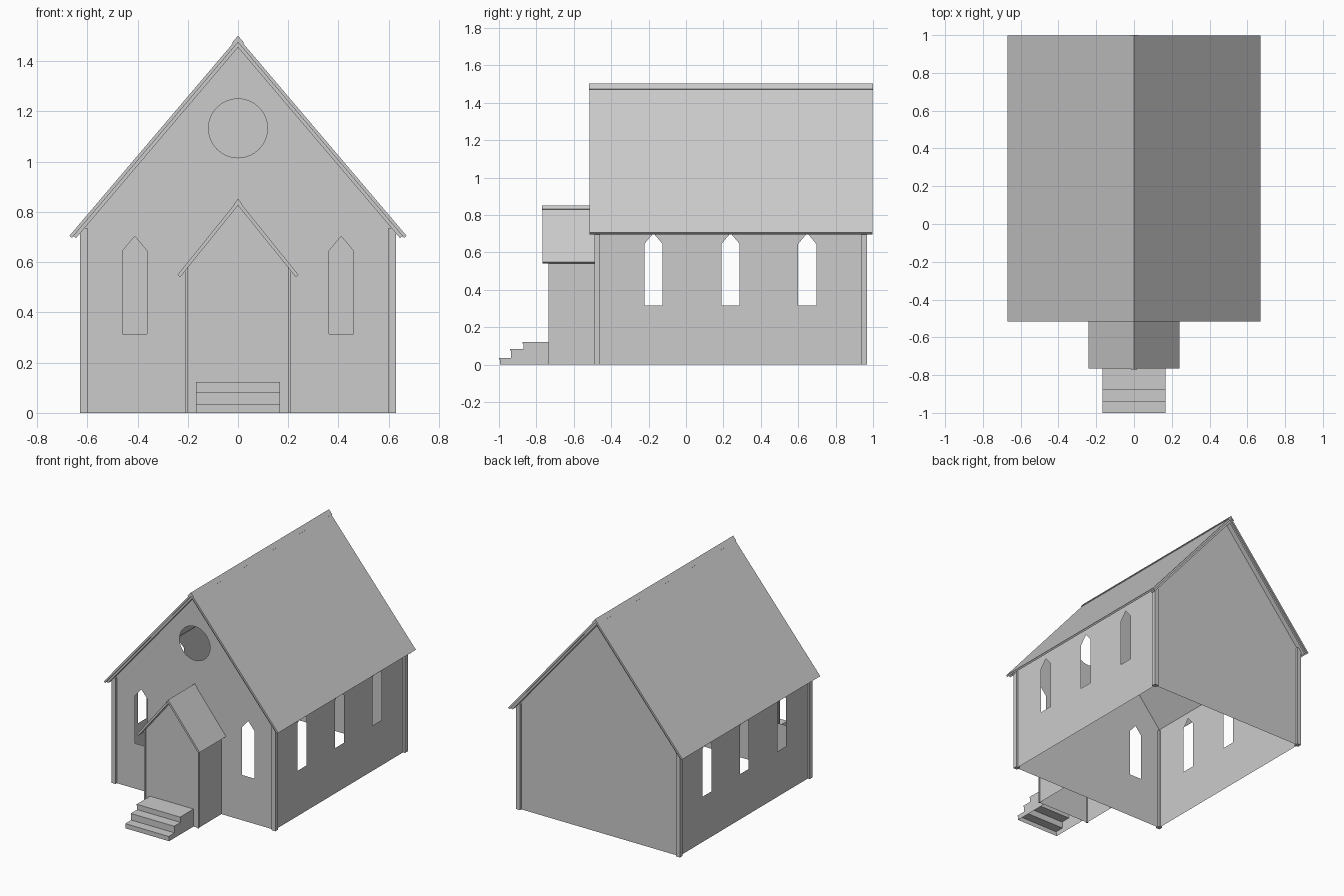
import bpy, bmesh, math
from mathutils import Vector

if "Cube" in bpy.data.objects:
    bpy.data.objects.remove(bpy.data.objects["Cube"])


def finish(name, bm):
    mesh = bpy.data.meshes.new(name)
    bm.to_mesh(mesh)
    bm.free()
    ob = bpy.data.objects.new(name, mesh)
    bpy.context.scene.collection.objects.link(ob)
    return ob


def sheet(name, loops, place, normal):
    """Flat wall: first loop is the outline, the others are openings."""
    bm = bmesh.new()
    for pts in loops:
        vs = [bm.verts.new(place(*p)) for p in pts]
        for i, v in enumerate(vs):
            bm.edges.new((v, vs[(i + 1) % len(vs)]))
    bmesh.ops.triangle_fill(bm, use_beauty=True, edges=bm.edges[:], normal=Vector(normal))
    return finish(name, bm)


def prism(name, profile, place, a, b):
    """Solid extrusion of a closed profile between depths a and b."""
    bm = bmesh.new()
    lo = [bm.verts.new(place(*p, a)) for p in profile]
    hi = [bm.verts.new(place(*p, b)) for p in profile]
    bm.faces.new(lo)
    bm.faces.new(hi)
    n = len(lo)
    for i in range(n):
        j = (i + 1) % n
        bm.faces.new((lo[i], lo[j], hi[j], hi[i]))
    bmesh.ops.recalc_face_normals(bm, faces=bm.faces[:])
    return finish(name, bm)


def along_y(u, v, d):
    return (u, d, v)


def along_x(u, v, d):
    return (d, u, v)


def lancet(c):
    return [(c - .049, .315), (c + .049, .315), (c + .049, .645), (c, .703), (c - .049, .645)]


def gable(half, eave, peak):
    return [(-half, 0), (half, 0), (half, eave), (0, peak), (-half, eave)]


def chevron(name, x, peak, slope, thick, y0, y1):
    """Inverted V slab with ends cut square to the slope."""
    length = math.hypot(1, slope)
    perp = thick / length
    xi = x - perp * slope / length
    zi = peak - slope * x - perp / length
    return prism(name, [(-x, peak - slope * x), (0, peak), (x, peak - slope * x),
                        (xi, zi), (0, peak - thick), (-xi, zi)], along_y, y0, y1)


def post(name, x, y, size):
    h = size / 2
    return lambda top: prism(name, [(x - h, 0), (x + h, 0), (x + h, top), (x - h, top)],
                             along_y, y - h, y + h)


# Main hall dimensions
W, FRONT, BACK = .615, -.475, .952
SLOPE, PEAK = 1.177, 1.495
wall_top = PEAK - .025 - SLOPE * W

# Gable walls, front with two lancet windows and a round one
rose = [(.1175 * math.cos(math.tau * i / 32), 1.133 + .1175 * math.sin(math.tau * i / 32))
        for i in range(32)]
outline = gable(W, wall_top, PEAK - .025)
sheet("front_wall", [outline, lancet(-.411), lancet(.411), rose],
      lambda u, v: (u, FRONT, v), (0, -1, 0))
sheet("back_wall", [outline], lambda u, v: (u, BACK, v), (0, 1, 0))

# Side walls with three lancet windows, and corner posts
for label, s in (("left", -1), ("right", 1)):
    sheet(label + "_wall",
          [[(FRONT, 0), (BACK, 0), (BACK, wall_top), (FRONT, wall_top)]]
          + [lancet(c) for c in (-.174, .238, .648)],
          lambda u, v: (s * W, u, v), (s, 0, 0))
    post(label + "_front_post", s * W, FRONT, .03)(wall_top - .01)
    post(label + "_back_post", s * W, BACK, .03)(wall_top - .01)

# Main roof, rake boards and ridge cap
chevron("main_roof", .671, PEAK, SLOPE, .02, -.517, .997)
chevron("front_rake_board", .656, PEAK - .018, SLOPE, .022, -.507, FRONT)
chevron("back_rake_board", .656, PEAK - .018, SLOPE, .022, BACK, .987)
chevron("main_ridge_cap", .024, 1.502, SLOPE, .012, -.519, 1.0)

# Porch walls, posts and roof
PW, PF, PS = .205, -.728, 1.24
porch_eave = .837 - PS * PW
sheet("porch_front", [gable(PW, porch_eave, .837)], lambda u, v: (u, PF, v), (0, -1, 0))
for label, s in (("left", -1), ("right", 1)):
    sheet("porch_%s_wall" % label,
          [[(PF, 0), (FRONT, 0), (FRONT, porch_eave), (PF, porch_eave)]],
          lambda u, v: (s * PW, u, v), (s, 0, 0))
    post("porch_%s_post" % label, s * PW, PF, .012)(porch_eave)
chevron("porch_roof", .241, .848, PS, .022, -.766, FRONT)
chevron("porch_ridge_cap", .017, .852, PS, .01, -.769, FRONT)

# Steps: hollow underneath, with a small nosing on each tread
profile = [(PF, 0), (PF, .122)]
for y, top, low in ((-.875, .122, .083), (-.94, .083, .035), (-1.0, .035, 0)):
    profile += [(y, top), (y, top - .008), (y + .005, top - .008), (y + .005, low)]
steps = prism("steps", profile, along_x, -.167, .167)
bm = bmesh.new()
bm.from_mesh(steps.data)
floor = [f for f in bm.faces if all(v.co.z < 1e-4 for v in f.verts)]
bmesh.ops.delete(bm, geom=floor, context='FACES_ONLY')
bm.to_mesh(steps.data)
bm.free()
